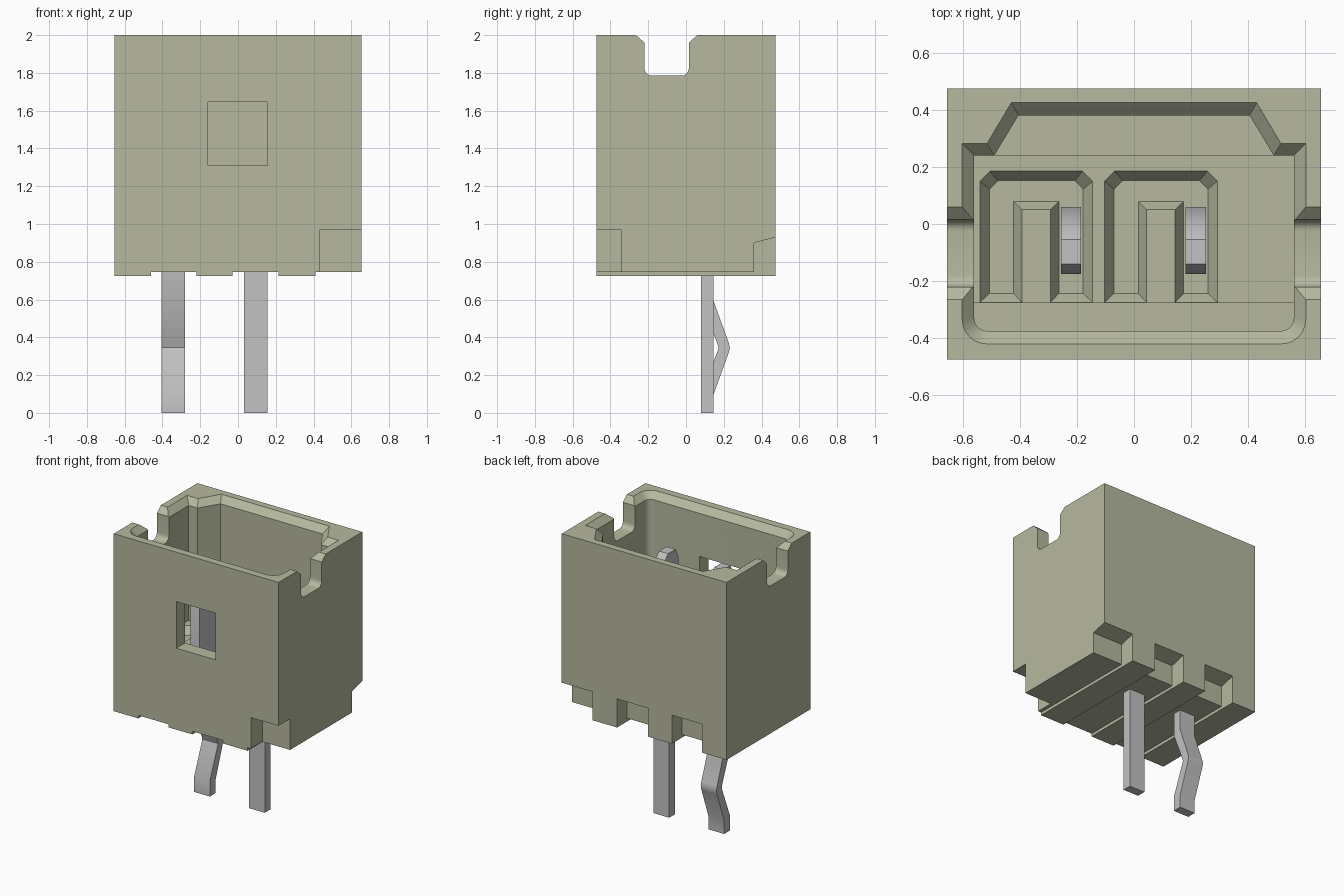
import bpy, bmesh, math

if "Cube" in bpy.data.objects:
    bpy.data.objects.remove(bpy.data.objects["Cube"], do_unlink=True)


def material(name, rgb):
    m = bpy.data.materials.new(name)
    m.use_nodes = True
    m.diffuse_color = (*rgb, 1)
    m.node_tree.nodes["Principled BSDF"].inputs["Base Color"].default_value = (*rgb, 1)
    return m


PLASTIC = material("olive beige plastic", (0.47, 0.485, 0.35))
METAL = material("light grey metal", (0.54, 0.54, 0.54))


def loft(name, rings, mat=PLASTIC):
    """Closed solid through matching rings of 3D points."""
    bm = bmesh.new()
    loops = [[bm.verts.new(p) for p in ring] for ring in rings]
    for a, b in zip(loops, loops[1:]):
        n = len(a)
        for i in range(n):
            bm.faces.new((a[i], a[(i + 1) % n], b[(i + 1) % n], b[i]))
    bm.faces.new(loops[0][::-1])
    bm.faces.new(loops[-1])
    bmesh.ops.recalc_face_normals(bm, faces=bm.faces)
    me = bpy.data.meshes.new(name)
    bm.to_mesh(me)
    bm.free()
    me.materials.append(mat)
    ob = bpy.data.objects.new(name, me)
    bpy.context.collection.objects.link(ob)
    return ob


def rect(x0, x1, y0, y1, z):
    return [(x0, y0, z), (x1, y0, z), (x1, y1, z), (x0, y1, z)]


def box(name, x0, x1, y0, y1, z0, z1, mat=PLASTIC):
    return loft(name, [rect(x0, x1, y0, y1, z0), rect(x0, x1, y0, y1, z1)], mat)


def side_profile(name, pts, x0, x1, mat=PLASTIC):
    """Extrude a (y, z) profile along x."""
    return loft(name, [[(x, y, z) for y, z in pts] for x in (x0, x1)], mat)


def arc(cx, cy, r, a0, a1, n=6):
    return [(cx + r * math.cos(math.radians(a0 + (a1 - a0) * i / n)),
             cy + r * math.sin(math.radians(a0 + (a1 - a0) * i / n))) for i in range(n + 1)]


def select_only(ob):
    bpy.ops.object.select_all(action="DESELECT")
    ob.select_set(True)
    bpy.context.view_layer.objects.active = ob


def cut(ob, cutter):
    mod = ob.modifiers.new("cut", "BOOLEAN")
    mod.operation = "DIFFERENCE"
    mod.solver = "EXACT"
    mod.object = cutter
    select_only(ob)
    bpy.ops.object.modifier_apply(modifier=mod.name)
    bpy.data.objects.remove(cutter, do_unlink=True)


def smooth(ob):
    select_only(ob)
    bpy.ops.object.shade_smooth_by_angle(angle=math.radians(30))


FLOOR, TOP = 1.13, 2.0

# Housing block
housing = box("housing", -0.655, 0.655, -0.475, 0.475, 0.725, TOP)


# Main cavity: rounded front corners, angled rear corners, flared rim
def cavity_outline(side, front, r, shoulder, sx, bx, back):
    right = arc(side - r, front + r, r, -90, 0)
    right += [(side, shoulder), (sx, shoulder), (bx, back)]
    return right + [(-x, y) for x, y in reversed(right)]


inner = cavity_outline(0.56, -0.375, 0.045, 0.24, 0.49, 0.405, 0.38)
outer = cavity_outline(0.602, -0.42, 0.085, 0.282, 0.515, 0.43, 0.425)
cut(housing, loft("cavity_cutter", [[(x, y, z) for x, y in ring] for ring, z in
                                    ((inner, FLOOR), (inner, 1.955), (outer, TOP), (outer, 2.1))]))

# U-shaped notch through both side walls
notch = [(0.065, 2.1), (0.06, TOP), (0.015, 1.96)]
notch += arc(-0.025, 1.825, 0.04, 0, -90) + arc(-0.18, 1.825, 0.04, -90, -180)
notch += [(-0.22, 1.96), (-0.265, TOP), (-0.27, 2.1)]
cut(housing, side_profile("notch_cutter", notch, -0.8, 0.8))

# Window in the front wall and relieved lower front corner
cut(housing, box("window_cutter", -0.158, 0.155, -0.6, -0.3, 1.31, 1.645))
cut(housing, box("corner_cutter", 0.435, 0.8, -0.6, -0.345, 0.6, 0.97))

# Underside grooves, each ending in a sloped notch at the back
for x0, x1 in ((-0.46, -0.22), (-0.03, 0.215), (0.41, 0.8)):
    cut(housing, side_profile("groove_cutter",
                              [(-0.6, 0.6), (0.6, 0.6), (0.6, 0.962), (0.36, 0.9),
                               (0.36, 0.747), (-0.6, 0.747)], x0, x1))


# Contact pockets in the cavity floor
def pocket_ring(x0, x1, y0, y1, c, z):
    return [(x0, y0, z), (x1, y0, z), (x1, y1 - c, z), (x1 - c, y1, z),
            (x0 + c, y1, z), (x0, y1 - c, z)]


PITCH = 0.437
for x in (0, PITCH):
    x0, x1 = -0.54 + x, -0.145 + x
    low = pocket_ring(x0 + 0.033, x1 - 0.033, -0.243, 0.152, 0.03, FLOOR - 0.05)
    top = pocket_ring(x0, x1, -0.275, 0.185, 0.035, FLOOR)
    above = pocket_ring(x0, x1, -0.275, 0.185, 0.035, FLOOR + 0.05)
    cut(housing, loft("pocket_cutter", [low, top, above]))
smooth(housing)

# Floor ledges along the front and rear walls
box("front_ledge", -0.58, 0.58, -0.43, -0.275, FLOOR - 0.1, FLOOR + 0.01)
box("rear_ledge", -0.49, 0.49, 0.24, 0.4, FLOOR - 0.1, FLOOR + 0.01)

# Raised tabs and contact blades, one per pocket
blade = [(-0.175, 1.0), (-0.175, 1.71), (-0.14, 1.78), (-0.055, 1.78),
         (-0.02, 1.745), (0.03, 1.65), (0.06, 1.52), (0.06, 1.0)]
for side, x in (("right", 0), ("left", PITCH)):
    loft(side + "_floor_tab", [rect(-0.425 + x, -0.26 + x, -0.3, 0.082, FLOOR - 0.055),
                               rect(-0.393 + x, -0.293 + x, -0.3, 0.05, FLOOR)])
    smooth(side_profile(side + "_contact_blade", blade, -0.256 + x, -0.185 + x, METAL))

# Solder tails: one kinked, one straight
kinked = [(0.08, 0.85), (0.08, 0.58), (0.165, 0.37), (0.173, 0.345), (0.165, 0.32),
          (0.08, 0.11), (0.08, 0), (0.145, 0), (0.145, 0.095), (0.225, 0.315),
          (0.233, 0.345), (0.225, 0.375), (0.145, 0.595), (0.145, 0.85)]
smooth(side_profile("right_solder_tail", kinked, -0.405, -0.28, METAL))
box("left_solder_tail", 0.032, 0.157, 0.08, 0.145, 0, 0.85, METAL)
